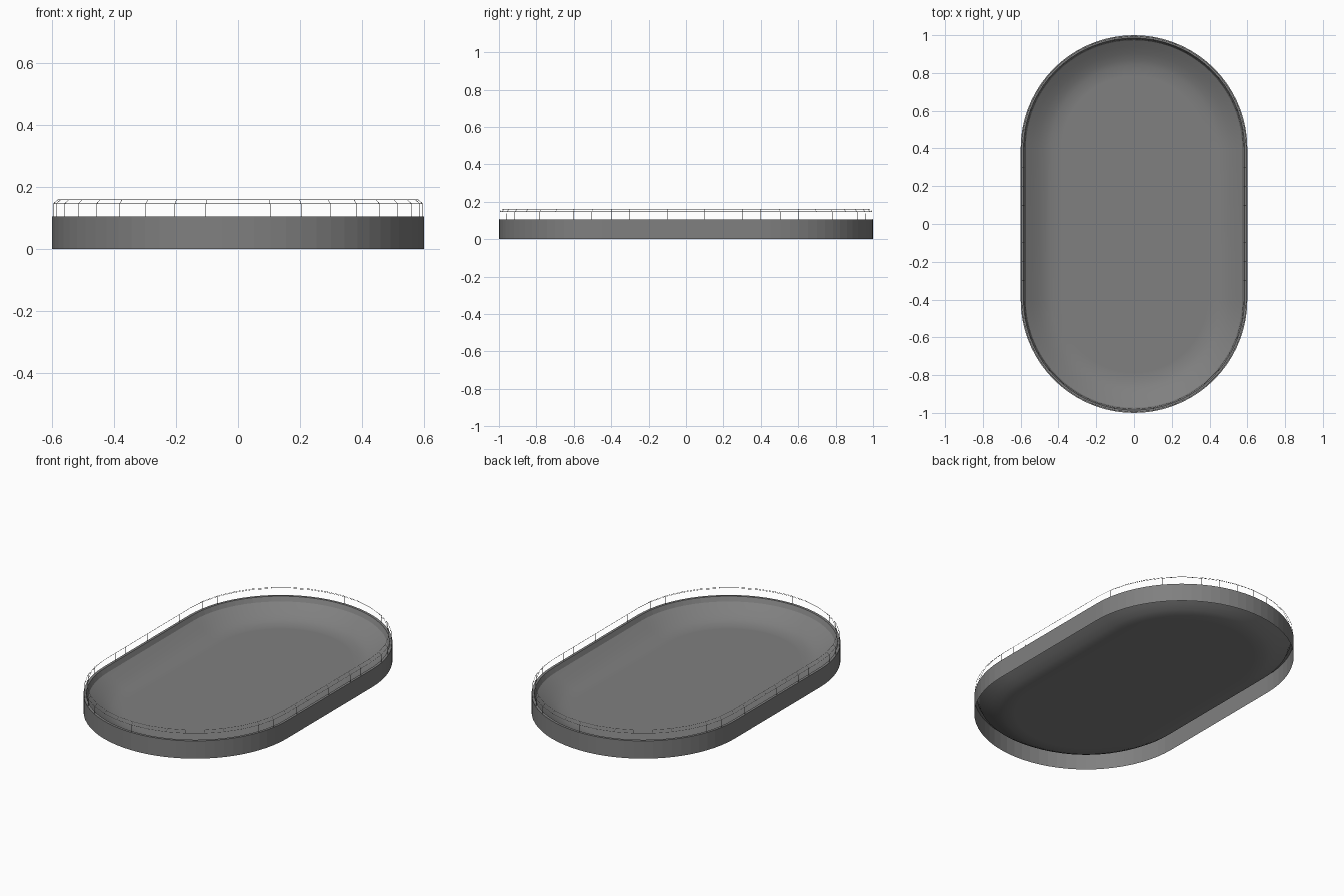
import bpy, bmesh, math

cube = bpy.data.objects.get("Cube")
if cube:
    bpy.data.objects.remove(cube, do_unlink=True)

END_Y = 0.4  # centre of each rounded end


def material(name, value):
    m = bpy.data.materials.new(name)
    m.use_nodes = True
    colour = (value, value, value, 1)
    m.diffuse_color = colour
    bsdf = m.node_tree.nodes["Principled BSDF"]
    bsdf.inputs["Base Color"].default_value = colour
    bsdf.inputs["Roughness"].default_value = 0.8
    return m


def oblong(radius, z, arc, side):
    """Closed loop: two half circles joined by straight sides."""
    pts = []
    for sign in (1, -1):
        for i in range(arc + 1):
            a = math.pi * i / arc
            pts.append((sign * radius * math.cos(a),
                        sign * (END_Y + radius * math.sin(a)), z))
        for i in range(1, side):
            pts.append((-sign * radius, sign * END_Y * (1 - 2 * i / side), z))
    return pts


def shell(name, profile, mat, smooth=False, cap=False):
    """Skin a profile of (radius, height) around the oblong."""
    bm = bmesh.new()
    rings = [[bm.verts.new(p) for p in oblong(r, z, 36, 1)] for r, z in profile]
    n = len(rings[0])
    for low, high in zip(rings, rings[1:]):
        for i in range(n):
            j = (i + 1) % n
            bm.faces.new((low[i], low[j], high[j], high[i])).smooth = smooth
    if cap:
        bm.faces.new(rings[-1]).smooth = smooth
    mesh = bpy.data.meshes.new(name)
    bm.to_mesh(mesh)
    bm.free()
    mesh.materials.append(mat)
    obj = bpy.data.objects.new(name, mesh)
    bpy.context.collection.objects.link(obj)


def wires(name, paths, closed, mat):
    """Thin rods along straight-segment paths."""
    curve = bpy.data.curves.new(name, 'CURVE')
    curve.dimensions = '3D'
    curve.bevel_depth = 0.0008
    curve.bevel_resolution = 0
    for path in paths:
        spline = curve.splines.new('POLY')
        spline.points.add(len(path) - 1)
        for point, co in zip(spline.points, path):
            point.co = (*co, 1)
        spline.use_cyclic_u = closed
    curve.materials.append(mat)
    obj = bpy.data.objects.new(name, curve)
    bpy.context.collection.objects.link(obj)
    bpy.ops.object.select_all(action='DESELECT')
    obj.select_set(True)
    bpy.context.view_layer.objects.active = obj
    bpy.ops.object.convert(target='MESH')


grey = material("mid grey", 0.214)

# Outer skirt, narrow rim and inner lip
shell("outer_wall", [(0.6, 0), (0.6, 0.105), (0.585, 0.105), (0.573, 0.079)], grey)

# Deep dished floor, open underneath
shell("dished_floor", [(0.573, 0.079), (0.54, 0.057), (0.505, 0.036), (0.47, 0.019),
                       (0.44, 0.01), (0.4, 0.005), (0.385, 0.005)],
      grey, smooth=True, cap=True)

# Wire railing that leans in at the top
loops = [oblong(r, z, 18, 8) for r, z in ((0.595, 0.104), (0.595, 0.147), (0.58, 0.16))]
wires("railing_rails", loops[1:], True, grey)
wires("railing_posts", list(zip(*loops)), False, grey)
